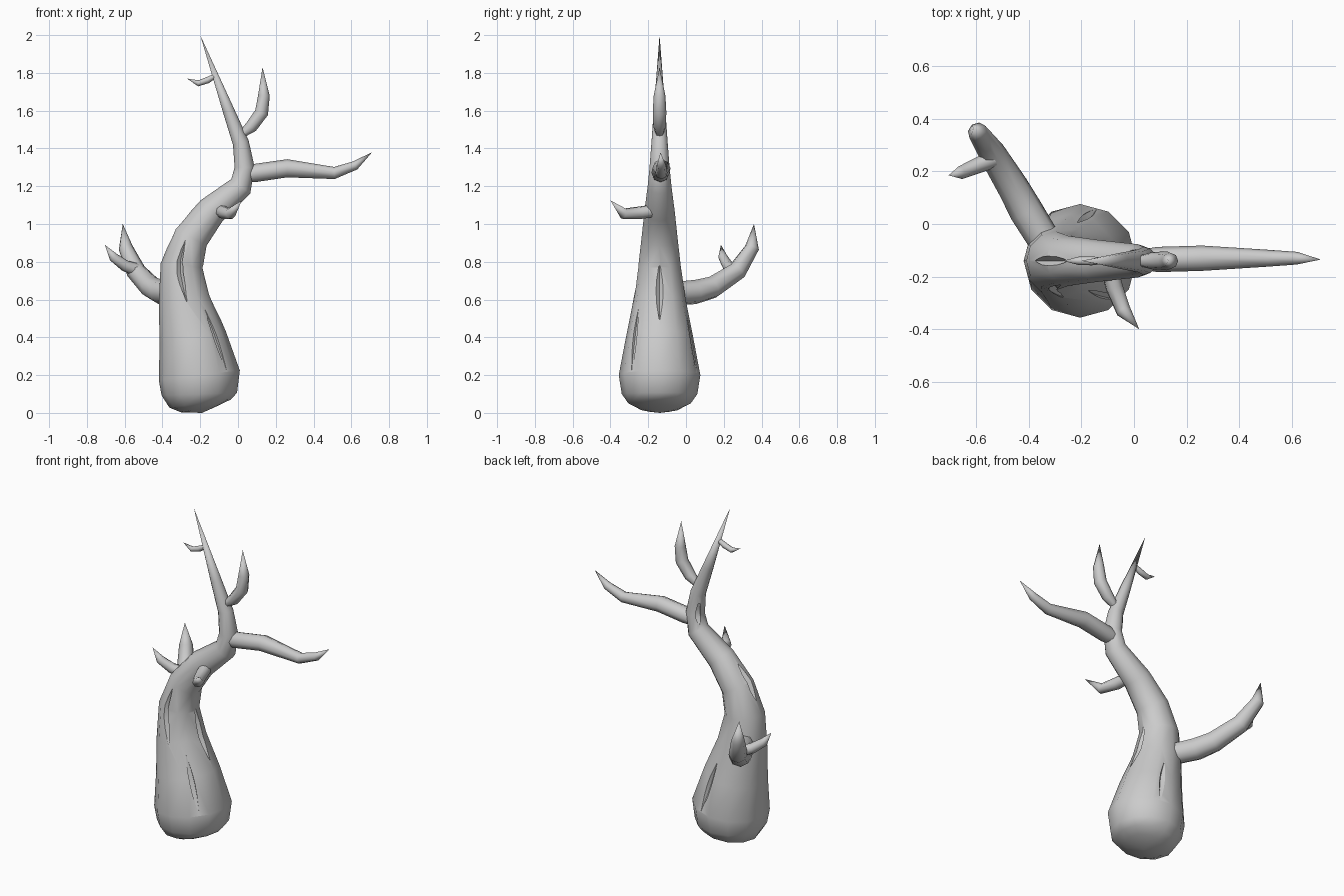
import bpy, bmesh, math
from mathutils import Vector

if "Cube" in bpy.data.objects:
    bpy.data.objects.remove(bpy.data.objects["Cube"])

bark = bpy.data.materials.new("pale grey bark")
bark.use_nodes = True
bark.diffuse_color = (0.6, 0.6, 0.6, 1)
bark.node_tree.nodes["Principled BSDF"].inputs["Base Color"].default_value = (0.6, 0.6, 0.6, 1)

AXIS_Y = -0.14  # the trunk bends only in the plane at this depth


def sweep(name, path, sides):
    """Tapered tube through (x, y, z, radius) points; zero radius gives a point."""
    pts = [Vector(p[:3]) for p in path]
    bm = bmesh.new()
    rings = []
    v = Vector((0, 1, 0))
    for i, p in enumerate(pts):
        t = (pts[min(i + 1, len(pts) - 1)] - pts[max(i - 1, 0)]).normalized()
        v = (v - t * v.dot(t)).normalized()
        u = v.cross(t)
        angles = [math.tau * k / sides for k in range(sides)]
        rings.append([bm.verts.new(p + path[i][3] * (u * math.cos(a) + v * math.sin(a)))
                      for a in angles])
    for low, high in zip(rings, rings[1:]):
        for k in range(sides):
            n = (k + 1) % sides
            bm.faces.new((low[k], low[n], high[n], high[k]))
    bm.faces.new(rings[0][::-1])
    bm.faces.new(rings[-1])
    bmesh.ops.remove_doubles(bm, verts=bm.verts, dist=0.0005)
    bmesh.ops.recalc_face_normals(bm, faces=bm.faces)
    mesh = bpy.data.meshes.new(name)
    bm.to_mesh(mesh)
    bm.free()
    mesh.materials.append(bark)
    obj = bpy.data.objects.new(name, mesh)
    bpy.context.collection.objects.link(obj)
    return obj


def activate(obj):
    bpy.ops.object.select_all(action='DESELECT')
    obj.select_set(True)
    bpy.context.view_layer.objects.active = obj


def smooth(obj, degrees):
    activate(obj)
    bpy.ops.object.shade_smooth_by_angle(angle=math.radians(degrees))


# Trunk: (x, z, radius) from the rounded foot to the pointed top
spine = [(-.19, 0, 0), (-.195, .025, .11), (-.2, .05, .165), (-.205, .1, .2),
         (-.205, .2, .216), (-.24, .4, .178), (-.283, .6, .138), (-.298, .78, .112),
         (-.25, .93, .095), (-.14, 1.07, .08), (.015, 1.2, .063), (.035, 1.3, .053),
         (.015, 1.43, .043), (-.05, 1.6, .031), (-.2, 2, 0)]
trunk = sweep("trunk", [(x, AXIS_Y, z, r) for x, z, r in spine], 12)


def spine_at(z):
    for a, b in zip(spine, spine[1:]):
        if a[1] <= z <= b[1]:
            f = (z - a[1]) / (b[1] - a[1])
            return [p + (q - p) * f for p, q in zip(a, b)]


def on_trunk(z, degrees):
    """Point just under the bark at a height along the spine and an angle round it."""
    x, _, r = spine_at(z)
    t = Vector((spine_at(z + .05)[0] - spine_at(z - .05)[0], 0, .1)).normalized()
    u = Vector((t.z, 0, -t.x))
    a = math.radians(degrees)
    return Vector((x, AXIS_Y, z)) + (r - .006) * (u * math.cos(a) + Vector((0, math.sin(a), 0)))


# Bark cracks: slim spindles cut from the trunk (low z, high z, start and end angle)
cracks = [(.56, .92, -85, -105), (.2, .53, -45, -50), (.42, .82, 0, 0),
          (.2, .5, 72, 72), (.83, 1.03, 180, 180), (1.23, 1.4, 140, 140)]
for z0, z1, a0, a1 in cracks:
    path = []
    for i in range(7):
        f = i / 6
        p = on_trunk(z0 + (z1 - z0) * f, a0 + (a1 - a0) * f)
        path.append((*p, .019 * math.sin(math.pi * f) if 0 < i < 6 else 0))
    cutter = sweep("crack_cutter", path, 4)
    cutter.hide_render = True
    mod = trunk.modifiers.new("crack", 'BOOLEAN')
    mod.operation = 'DIFFERENCE'
    mod.solver = 'EXACT'
    mod.object = cutter
    activate(trunk)
    bpy.ops.object.modifier_apply(modifier=mod.name)
    bpy.data.objects.remove(cutter)
smooth(trunk, 40)

# Branches: (x, y, z, radius) from inside the trunk to the pointed tip
branches = {
    "left_branch": [(.04, -.135, 1.26, .04), (.09, -.135, 1.27, .048), (.26, -.13, 1.295, .048),
                    (.51, -.13, 1.27, .032), (.62, -.13, 1.31, .024), (.71, -.135, 1.38, 0)],
    "upper_left_branch": [(.02, -.14, 1.475, .02), (.07, -.14, 1.515, .033),
                          (.125, -.14, 1.59, .036), (.137, -.14, 1.68, .031),
                          (.13, -.14, 1.83, 0)],
    "top_twig": [(-.12, -.14, 1.785, .012), (-.16, -.14, 1.762, .017),
                 (-.21, -.14, 1.745, .016), (-.27, -.14, 1.77, 0)],
    "front_twig": [(-.1, -.14, 1.075, .035), (-.075, -.24, 1.06, .034),
                   (-.04, -.33, 1.055, .03), (.02, -.4, 1.125, 0)],
    "back_branch": [(-.33, -.08, .63, .062), (-.41, .05, .64, .065), (-.46, .14, .665, .06),
                    (-.54, .27, .75, .052), (-.595, .35, .875, .038), (-.61, .36, 1, 0)],
    "back_twig": [(-.53, .25, .755, .035), (-.6, .22, .78, .03),
                  (-.66, .195, .825, .025), (-.705, .185, .89, 0)],
}
for name, path in branches.items():
    smooth(sweep(name, path, 8), 60)
